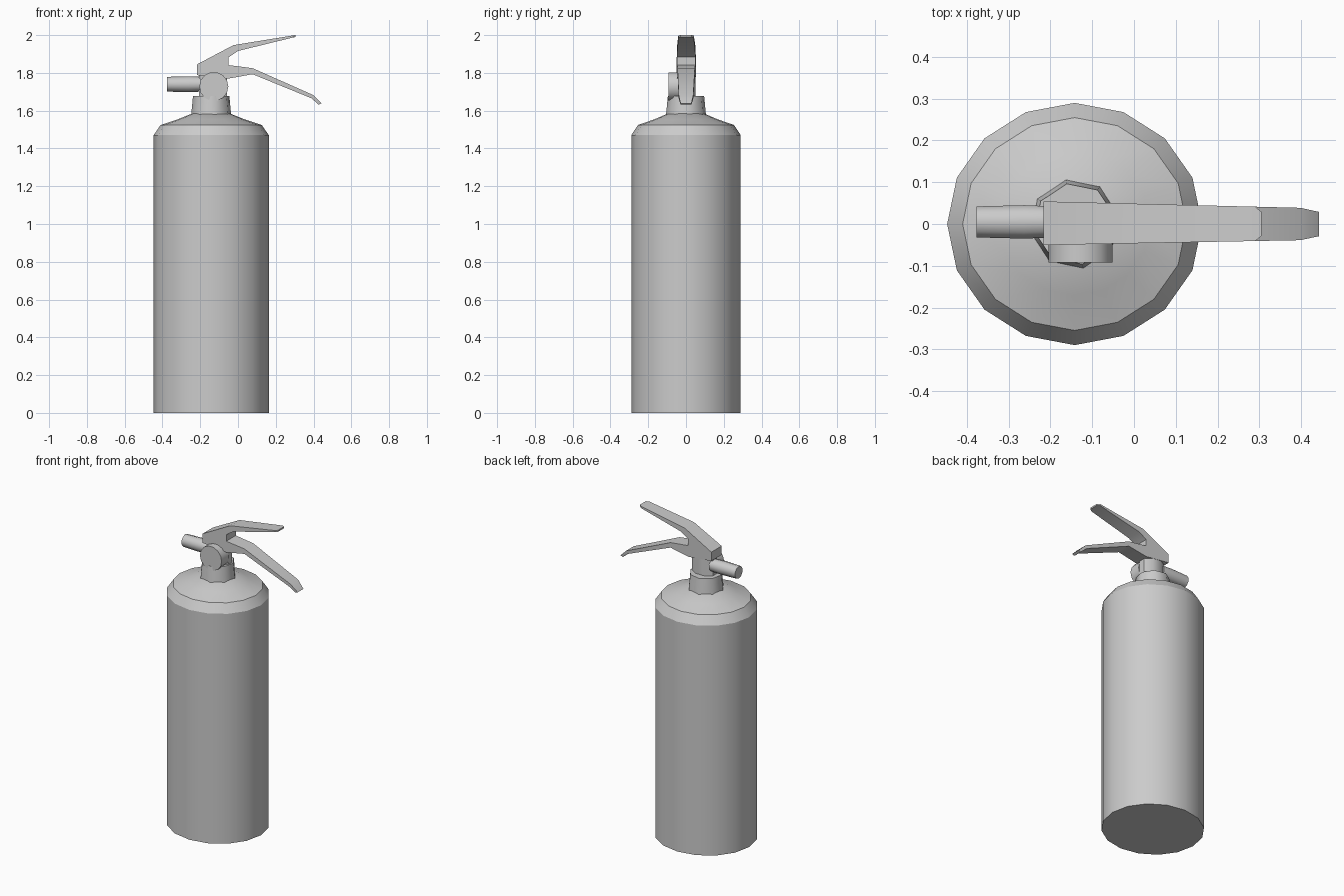
import bpy, bmesh, math
from mathutils import Matrix, Vector

cube = bpy.data.objects.get("Cube")
if cube:
    bpy.data.objects.remove(cube, do_unlink=True)

AXIS_X = -0.142

grey = bpy.data.materials.new("plain grey")
grey.use_nodes = True
grey.diffuse_color = (0.6, 0.6, 0.6, 1)
grey.node_tree.nodes["Principled BSDF"].inputs["Base Color"].default_value = (0.6, 0.6, 0.6, 1)


def finish(name, bm, angle=35):
    """Turn a bmesh into a named, shaded object."""
    bmesh.ops.recalc_face_normals(bm, faces=bm.faces)
    mesh = bpy.data.meshes.new(name)
    bm.to_mesh(mesh)
    bm.free()
    mesh.materials.append(grey)
    ob = bpy.data.objects.new(name, mesh)
    bpy.context.collection.objects.link(ob)
    bpy.ops.object.select_all(action='DESELECT')
    ob.select_set(True)
    bpy.context.view_layer.objects.active = ob
    bpy.ops.object.shade_smooth_by_angle(angle=math.radians(angle))
    return ob


def turned(name, profile, sides, matrix, turn=0.0, angle=35):
    """Capped solid from (radius, height) rings, placed by a matrix."""
    bm = bmesh.new()
    rings = []
    for r, h in profile:
        angles = [2 * math.pi * i / sides + turn for i in range(sides)]
        rings.append([bm.verts.new((r * math.cos(a), r * math.sin(a), h)) for a in angles])
    for low, high in zip(rings, rings[1:]):
        for i in range(sides):
            j = (i + 1) % sides
            bm.faces.new((low[i], low[j], high[j], high[i]))
    bm.faces.new(rings[0][::-1])
    bm.faces.new(rings[-1])
    bm.transform(matrix)
    return finish(name, bm, angle)


# Tank with a domed shoulder
turned("tank", [(0.305, 0), (0.305, 1.47), (0.268, 1.524), (0.18, 1.553), (0.1, 1.585)], 16,
       Matrix.Translation((AXIS_X, 0, 0)) @ Matrix.Diagonal((1, 0.95, 1, 1)), angle=32)

# Collar on top of the tank
turned("neck", [(0.108, 1.575), (0.098, 1.678)], 8,
       Matrix.Translation((AXIS_X, 0, 0)), math.radians(11), 50)

# Valve stem between collar and handles
turned("valve_stem", [(0.08, 1.66), (0.08, 1.8)], 8,
       Matrix.Translation((AXIS_X + 0.01, 0.002, 0)) @ Matrix.Diagonal((1, 0.65, 1, 1)),
       math.radians(22.5), 50)

# Round gauge on the front
turned("gauge", [(0.077, 0.02), (0.077, 0.092)], 14,
       Matrix.Translation((-0.128, 0, 1.728)) @ Matrix.Rotation(math.pi / 2, 4, 'X'))

# Hose outlet on the right
turned("outlet", [(0.039, 0.05), (0.042, 0.12), (0.039, 0.235)], 10,
       Matrix.Translation((AXIS_X, 0.005, 1.74)) @ Matrix.Rotation(-math.pi / 2, 4, 'Y'), angle=40)

# Both handles: one side outline, tapered in width towards the tips
outline = [(-0.217, 1.788), (-0.217, 1.845), (-0.024, 1.947), (0.29, 1.998), (0.305, 2.0),
           (0.305, 1.99), (0.29, 1.987), (0, 1.916), (-0.05, 1.883), (-0.05, 1.841),
           (0.077, 1.825), (0.398, 1.683), (0.443, 1.639), (0.427, 1.632), (0.388, 1.666),
           (0.077, 1.793), (-0.05, 1.77)]
bm = bmesh.new()
face = bm.faces.new([bm.verts.new((x, -1, z)) for x, z in outline])
extruded = bmesh.ops.extrude_face_region(bm, geom=[face])["geom"]
bmesh.ops.translate(bm, vec=(0, 2, 0), verts=[v for v in extruded if isinstance(v, bmesh.types.BMVert)])
bmesh.ops.triangulate(bm, faces=[f for f in bm.faces if len(f.verts) > 4])
for v in bm.verts:
    x, side, z = v.co
    half = 0.047 - 0.022 * (x - 0.02)
    if x > 0.42 or (x > 0.3 and z > 1.95):
        half = 0.029
    v.co.y = side * half + 0.003 * (0.4 - x)
finish("handles", bm, 25)

# Recentre on the footprint
bpy.context.view_layer.update()
